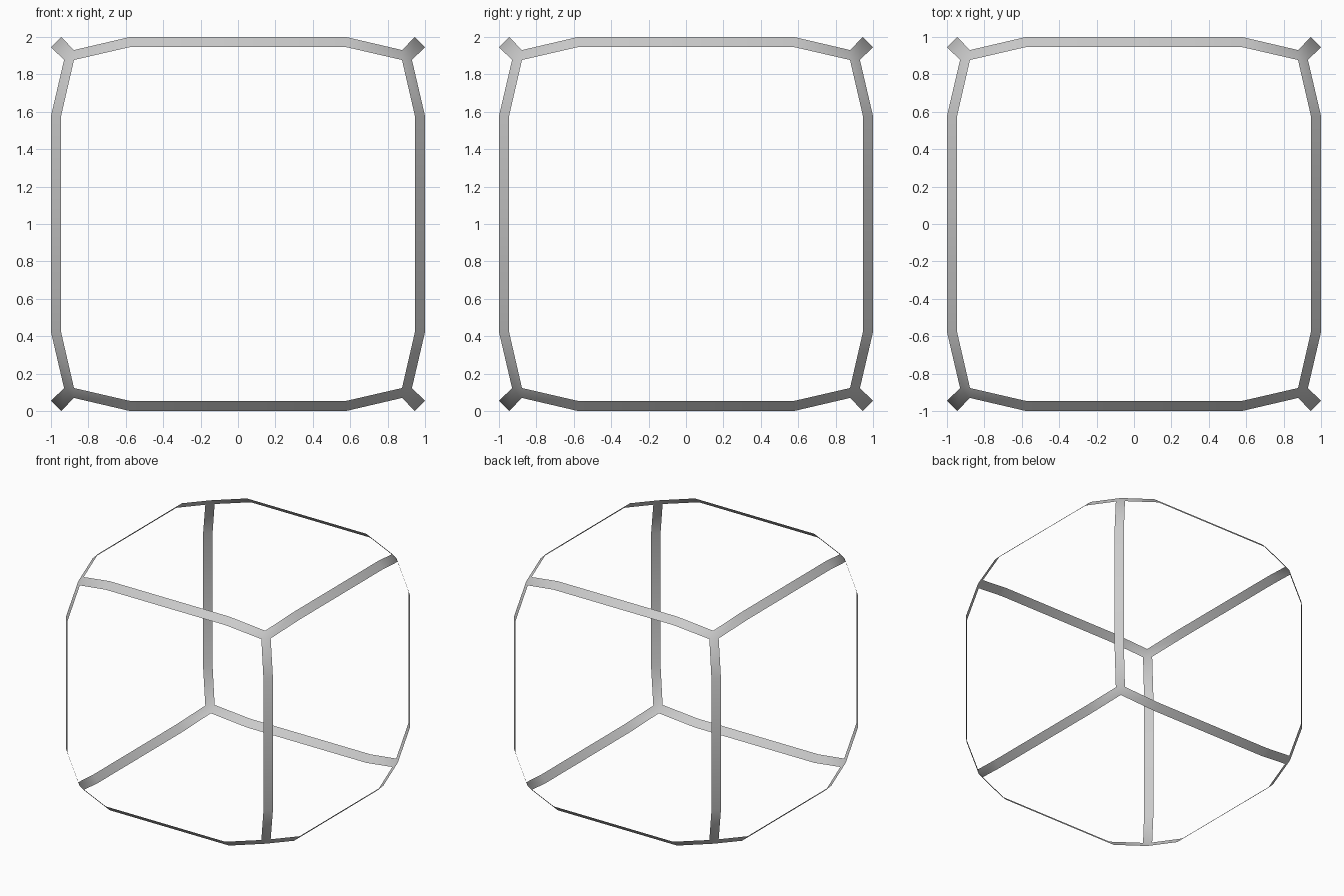
import bpy, bmesh
from itertools import product
from mathutils import Vector

if "Cube" in bpy.data.objects:
    bpy.data.objects.remove(bpy.data.objects["Cube"])

BEND = 0.577             # where each ribbon bends toward the corners
OUT, INN = 1.0, 0.946    # ribbon edges on the straight run
HI, LO = 0.930, 0.877    # corner triangle coordinates

bm = bmesh.new()


def face(points):
    """Add a face whose normal points away from the cube centre."""
    pts = [Vector(p) for p in points]
    n = (pts[1] - pts[0]).cross(pts[2] - pts[0])
    if n.dot(sum(pts, Vector())) < 0:
        pts.reverse()
    bm.faces.new([bm.verts.new(p + Vector((0, 0, 1))) for p in pts])


def place(axis, along, u, v):
    """Put a point running along an axis into x, y, z order."""
    p = [0, 0, 0]
    p[axis], p[(axis + 1) % 3], p[(axis + 2) % 3] = along, u, v
    return p


# twelve flat ribbons along the cube edges, bent inward at both ends
for axis, su, sv in product(range(3), (-1, 1), (-1, 1)):
    rows = [(-LO, HI, LO), (-BEND, OUT, INN), (BEND, OUT, INN), (LO, HI, LO)]
    for (a, h, l), (b, h2, l2) in zip(rows, rows[1:]):
        face([place(axis, a, su * h, sv * l), place(axis, b, su * h2, sv * l2),
              place(axis, b, su * l2, sv * h2), place(axis, a, su * l, sv * h)])

# small triangles joining three ribbons at each corner
for s in product((-1, 1), repeat=3):
    face([[s[i] * (HI if i == k else LO) for i in range(3)] for k in range(3)])

bmesh.ops.remove_doubles(bm, verts=bm.verts[:], dist=0.001)
for f in bm.faces:
    f.smooth = True

mesh = bpy.data.meshes.new("ribbon_cube_frame")
bm.to_mesh(mesh)
bm.free()
bpy.context.collection.objects.link(bpy.data.objects.new("ribbon_cube_frame", mesh))
